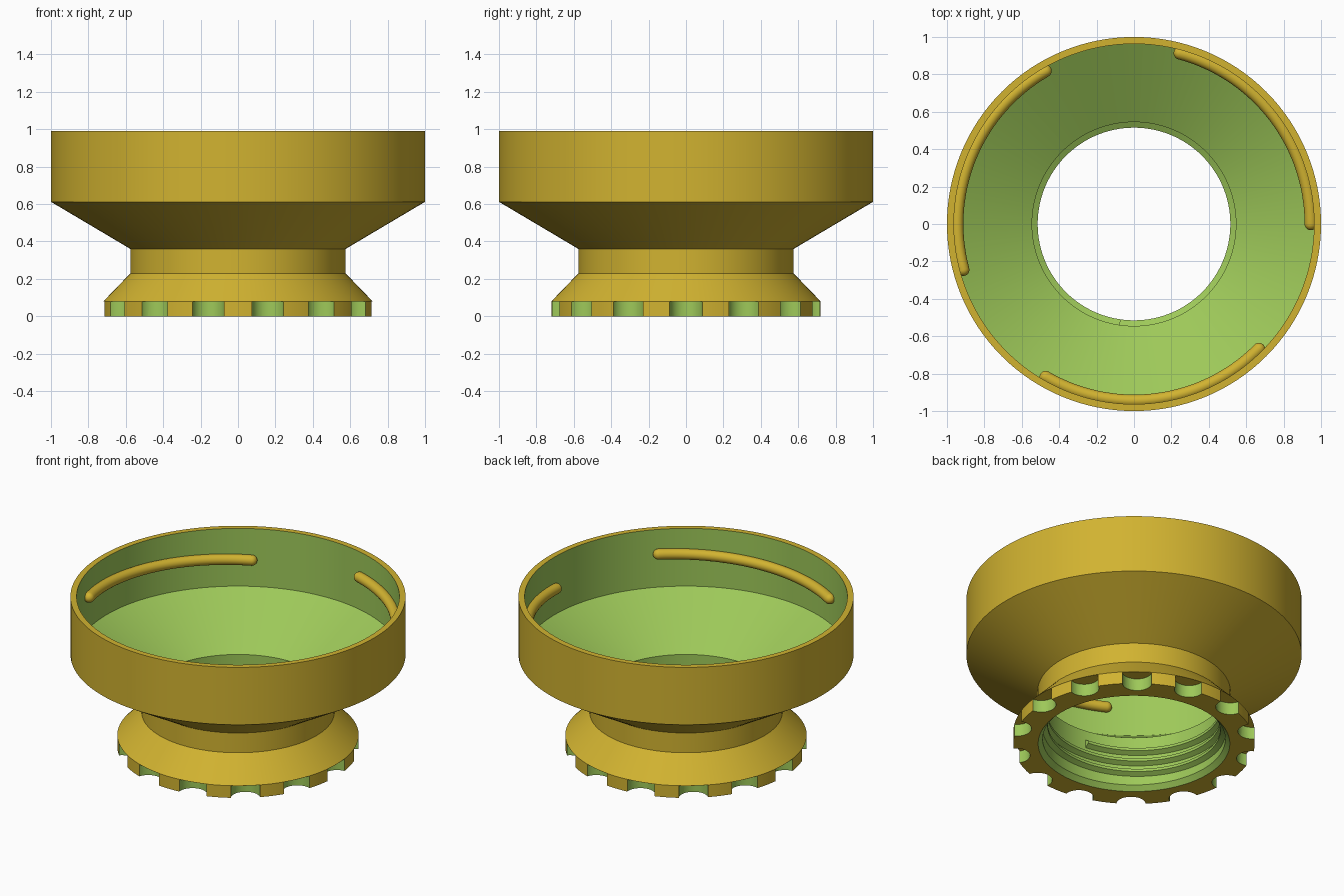
import bpy, bmesh, math
from mathutils import Vector

if "Cube" in bpy.data.objects:
    bpy.data.objects.remove(bpy.data.objects["Cube"])

SEG = 128


def material(name, rgb):
    m = bpy.data.materials.new(name)
    m.diffuse_color = (*rgb, 1)
    m.use_nodes = True
    m.node_tree.nodes["Principled BSDF"].inputs["Base Color"].default_value = m.diffuse_color
    return m


YELLOW = material("mustard yellow", (0.64, 0.45, 0.03))
GREEN = material("leaf green", (0.34, 0.58, 0.10))


def finish(bm, name, mats):
    bmesh.ops.recalc_face_normals(bm, faces=bm.faces)
    me = bpy.data.meshes.new(name)
    bm.to_mesh(me)
    bm.free()
    ob = bpy.data.objects.new(name, me)
    bpy.context.collection.objects.link(ob)
    for m in mats:
        me.materials.append(m)
    return ob


def smooth(ob, degrees=30):
    bpy.ops.object.select_all(action='DESELECT')
    ob.select_set(True)
    bpy.context.view_layer.objects.active = ob
    bpy.ops.object.shade_smooth_by_angle(angle=math.radians(degrees))


def bridge(bm, a, b, mat=0):
    n = len(a)
    for i in range(n):
        bm.faces.new((a[i], a[(i + 1) % n], b[(i + 1) % n], b[i])).material_index = mat


def helix_sweep(name, section, stations, mat):
    """Sweep a closed (dr, dz) section; stations are (angle, radius, z, scale)."""
    bm = bmesh.new()
    rings = []
    for ang, rad, z, s in stations:
        rings.append([bm.verts.new(((rad + dr * s) * math.cos(ang),
                                    (rad + dr * s) * math.sin(ang), z + dz * s))
                      for dr, dz in section])
    for a, b in zip(rings, rings[1:]):
        bridge(bm, a, b)
    bm.faces.new(rings[0])
    bm.faces.new(rings[-1])
    ob = finish(bm, name, [mat])
    smooth(ob)
    return ob


# Funnel body: closed lathe profile, outside yellow and inside green
outer = [(0.72, 0), (0.72, 0.08), (0.575, 0.23), (0.575, 0.36), (1, 0.612), (1, 0.99)]
inner = [(0.963, 0.99), (0.963, 0.61), (0.545, 0.355), (0.545, 0.03), (0.572, 0)]
bm = bmesh.new()
loops = []
for r, z in outer + inner:
    loops.append([bm.verts.new((r * math.cos(2 * math.pi * i / SEG),
                                r * math.sin(2 * math.pi * i / SEG), z)) for i in range(SEG)])
for k in range(len(loops)):
    is_inner = len(outer) <= k < len(loops) - 1
    bridge(bm, loops[k], loops[(k + 1) % len(loops)], int(is_inner))
body = finish(bm, "funnel_body", [YELLOW, GREEN])

# Grip notches: fourteen round scallops around the foot, green walls
bm = bmesh.new()
for i in range(14):
    a = 2 * math.pi * i / 14
    cx, cy = 0.722 * math.cos(a), 0.722 * math.sin(a)
    low, high = [[bm.verts.new((cx + 0.088 * math.cos(t * math.pi / 16),
                                cy + 0.088 * math.sin(t * math.pi / 16), z))
                  for t in range(32)] for z in (-0.05, 0.0795)]
    bridge(bm, low, high, 1)
    bm.faces.new(low)
    bm.faces.new(high)
cutter = finish(bm, "notch_cutter", [YELLOW, GREEN])
cutter.hide_render = True
mod = body.modifiers.new("notches", 'BOOLEAN')
mod.operation = 'DIFFERENCE'
mod.solver = 'EXACT'
mod.object = cutter
bpy.context.view_layer.objects.active = body
bpy.ops.object.modifier_apply(modifier=mod.name)
bpy.data.objects.remove(cutter)
smooth(body)

# Right-handed screw thread inside the neck
turns, pitch, end_angle, end_z = 2.5, 0.072, math.radians(262), 0.265
steps = int(turns * SEG)
section = [(0.008, -0.03), (-0.03, -0.009), (-0.03, 0.009), (0.008, 0.03)]
path = []
for i in range(steps + 1):
    back = turns * (1 - i / steps)
    path.append((end_angle - back * 2 * math.pi, 0.545, end_z - back * pitch, 1))
helix_sweep("neck_thread", section, path, GREEN)

# Three rounded, gently rising locking ribs inside the upper wall
R, TUBE, SPAN = 0.945, 0.033, math.radians(75)
circle = [(TUBE * math.cos(k * math.pi / 10), TUBE * math.sin(k * math.pi / 10)) for k in range(20)]
caps = [math.radians(d) for d in (85, 68, 50, 32, 15)]
for n in range(3):
    start = math.radians(120 * n)
    z0, z1 = 0.79, 0.835
    path = [(start - TUBE / R * math.sin(c), R, z0, math.cos(c)) for c in caps]
    path += [(start + SPAN * i / 40, R, z0 + (z1 - z0) * i / 40, 1) for i in range(41)]
    path += [(start + SPAN + TUBE / R * math.sin(c), R, z1, math.cos(c)) for c in reversed(caps)]
    helix_sweep(f"locking_rib_{n + 1}", circle, path, YELLOW)
